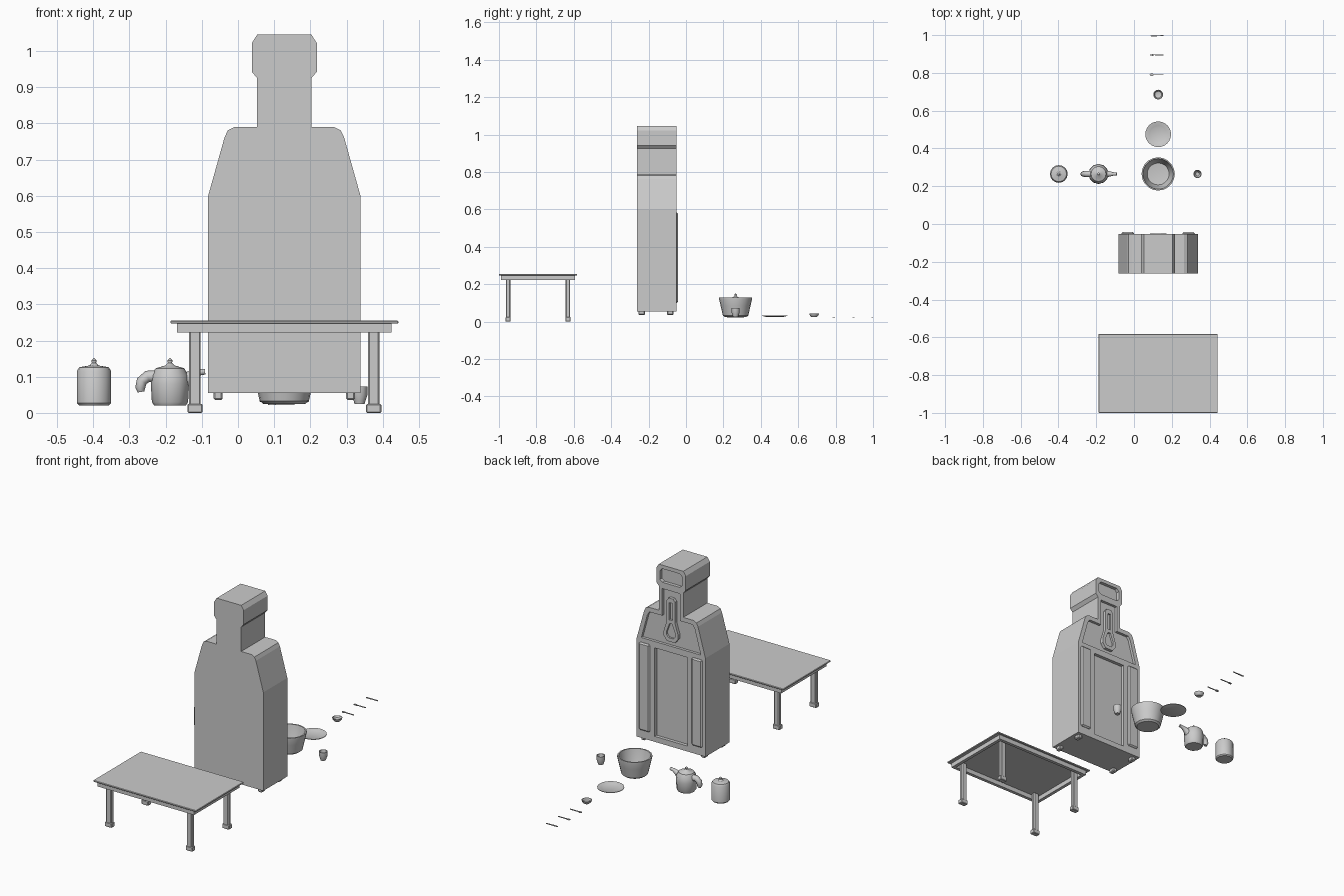
import bpy, bmesh, math
from mathutils import Vector

if "Cube" in bpy.data.objects:
    bpy.data.objects.remove(bpy.data.objects["Cube"])

CX = 0.128  # shared centre line of clock and table


def finish(bm, name, smooth=False):
    bmesh.ops.recalc_face_normals(bm, faces=bm.faces[:])
    me = bpy.data.meshes.new(name)
    bm.to_mesh(me)
    bm.free()
    ob = bpy.data.objects.new(name, me)
    bpy.context.collection.objects.link(ob)
    if smooth:
        bpy.ops.object.select_all(action='DESELECT')
        ob.select_set(True)
        bpy.context.view_layer.objects.active = ob
        bpy.ops.object.shade_smooth_by_angle(angle=math.radians(35))
    return ob


def box(name, x0, x1, y0, y1, z0, z1, bevel=0):
    bm = bmesh.new()
    bmesh.ops.create_cube(bm, size=1)
    for v in bm.verts:
        v.co = ((x0 + x1) / 2 + v.co.x * (x1 - x0), (y0 + y1) / 2 + v.co.y * (y1 - y0),
                (z0 + z1) / 2 + v.co.z * (z1 - z0))
    if bevel:
        bmesh.ops.bevel(bm, geom=bm.edges[:], offset=bevel, segments=1, affect='EDGES')
    return finish(bm, name)


def prism(name, pts, a, b, flat=False):
    """Extrude an outline: xz outline along y, or xy outline along z if flat."""
    bm = bmesh.new()
    vs = [bm.verts.new((x, y, a) if flat else (x, a, y)) for x, y in pts]
    f = bm.faces.new(vs)
    ext = bmesh.ops.extrude_face_region(bm, geom=[f])
    d = Vector((0, 0, b - a)) if flat else Vector((0, b - a, 0))
    bmesh.ops.translate(bm, vec=d, verts=[v for v in ext['geom'] if isinstance(v, bmesh.types.BMVert)])
    return finish(bm, name)


def mirrored(half):
    """Right half outline, bottom to top, mirrored about the clock centre."""
    return [(CX + x, z) for x, z in half] + [(CX - x, z) for x, z in reversed(half)]


def cut(ob, cutter):
    m = ob.modifiers.new("cut", 'BOOLEAN')
    m.operation, m.solver, m.object = 'DIFFERENCE', 'EXACT', cutter
    bpy.context.view_layer.objects.active = ob
    bpy.ops.object.modifier_apply(modifier=m.name)
    bpy.data.objects.remove(cutter, do_unlink=True)


def lathe(name, prof, x, y, segs=16):
    bm = bmesh.new()
    vs = [bm.verts.new((r, 0, z)) for r, z in prof]
    es = [bm.edges.new(p) for p in zip(vs, vs[1:])]
    bmesh.ops.spin(bm, geom=vs + es, cent=(0, 0, 0), axis=(0, 0, 1), angle=2 * math.pi, steps=segs)
    bmesh.ops.remove_doubles(bm, verts=bm.verts[:], dist=1e-5)
    bmesh.ops.translate(bm, vec=(x, y, 0), verts=bm.verts[:])
    return finish(bm, name, True)


def tube(name, pts, y):
    cu = bpy.data.curves.new(name, 'CURVE')
    cu.dimensions, cu.bevel_depth, cu.bevel_resolution, cu.use_fill_caps = '3D', 1, 2, True
    s = cu.splines.new('POLY')
    s.points.add(len(pts) - 1)
    for p, (x, z, r) in zip(s.points, pts):
        p.co, p.radius = (x, y, z, 1), r
    ob = bpy.data.objects.new(name, cu)
    bpy.context.collection.objects.link(ob)
    return ob


# Table
box("table_top", -0.187, 0.443, -1.0, -0.582, 0.247, 0.255, 0.002)
TY = -0.791
for s, side in ((-1, "a"), (1, "b")):
    x, y = CX + s * 0.287, TY + s * 0.189
    box("table_end_rail_" + side, x - 0.009, x + 0.009, TY - 0.198, TY + 0.198, 0.222, 0.247)
    box("table_long_rail_" + side, CX - 0.278, CX + 0.278, y - 0.009, y + 0.009, 0.222, 0.247)
    for t, end in ((-1, "front"), (1, "back")):
        lx, ly = CX + s * 0.247, TY + t * 0.16
        n = end + "_" + side
        box("table_leg_" + n, lx - 0.016, lx + 0.016, ly - 0.012, ly + 0.012, 0.02, 0.247, 0.004)
        box("table_foot_" + n, lx - 0.021, lx + 0.021, ly - 0.014, ly + 0.014, 0, 0.025, 0.003)

# Clock case with recessed door, shoulder panel and dial window
FY = -0.052
case = prism("clock_case", mirrored([
    (0.2105, 0.055), (0.2105, 0.6), (0.165, 0.762), (0.156, 0.781), (0.138, 0.79), (0.075, 0.79),
    (0.075, 0.925), (0.09, 0.943), (0.09, 1.022), (0.075, 1.045)]), -0.262, FY)
recesses = [
    ([(0.1, 0.085), (0.1, 0.575)], 0.018),
    ([(0.182, 0.61), (0.145, 0.745), (0.132, 0.765), (0.055, 0.765), (0.055, 0.915)], 0.015),
    ([(0.052, 0.95), (0.068, 0.962), (0.068, 1.01), (0.055, 1.025)], 0.018)]
for half, depth in recesses:
    cut(case, prism("recess_cutter", mirrored(half), FY - depth, FY + 0.05))

# Keyhole-shaped pendulum frame
pendulum = prism("pendulum", mirrored([
    (0.024, 0.635), (0.044, 0.66), (0.044, 0.685), (0.025, 0.745), (0.025, 0.86), (0.014, 0.875)]),
    FY - 0.017, FY + 0.002)
for half in ([(0.014, 0.655), (0.027, 0.67), (0.027, 0.685), (0.008, 0.735)],
             [(0.01, 0.755), (0.01, 0.85)]):
    cut(pendulum, prism("pendulum_cutter", mirrored(half), FY - 0.009, FY + 0.05))

# Clock pilasters and feet
for s, side in ((-1, "a"), (1, "b")):
    x = CX + s * 0.161
    box("clock_pilaster_" + side, x - 0.033, x + 0.033, FY - 0.012, -0.043, 0.1, 0.585, 0.007)
    fx = CX + s * 0.183
    for fy, end in ((-0.237, "front"), (-0.084, "back")):
        box("clock_foot_" + end + "_" + side, fx - 0.0125, fx + 0.0125, fy - 0.017, fy + 0.017,
            0.036, 0.06, 0.004)

# Canister and teapot
TB = 0.265
knob = [(0.013, 0.131), (0.006, 0.138), (0.007, 0.145), (0, 0.152)]
lathe("canister", [(0, 0.021), (0.042, 0.021), (0.047, 0.027), (0.047, 0.116), (0.041, 0.126)] + knob, -0.398, TB)
lathe("teapot", [(0, 0.021), (0.044, 0.021), (0.05, 0.03), (0.053, 0.08), (0.051, 0.103),
                 (0.04, 0.123)] + knob, -0.188, TB, 12)
tube("teapot_handle", [(-0.22, 0.1, 0.018), (-0.25, 0.101, 0.016), (-0.266, 0.088, 0.015),
                       (-0.27, 0.07, 0.014), (-0.268, 0.058, 0.009)], TB)
tube("teapot_spout", [(-0.155, 0.085, 0.024), (-0.13, 0.103, 0.014), (-0.108, 0.112, 0.009),
                      (-0.091, 0.114, 0.008)], TB)

# Bowl, cup, plate and small dish
lathe("bowl", [(0, 0.025), (0.058, 0.025), (0.068, 0.033), (0.08, 0.085), (0.088, 0.12), (0.088, 0.129),
               (0.081, 0.129), (0.072, 0.085), (0.058, 0.045), (0, 0.038)], CX, TB, 20)
lathe("cup", [(0, 0.025), (0.014, 0.025), (0.016, 0.033), (0.022, 0.05), (0.022, 0.073),
              (0.019, 0.073), (0.018, 0.052), (0.01, 0.04), (0, 0.038)], 0.336, TB, 12)
lathe("plate", [(0, 0.024), (0.042, 0.024), (0.068, 0.031), (0.068, 0.034), (0.045, 0.03),
                (0.04, 0.028), (0, 0.028)], CX, 0.475, 24)
lathe("small_dish", [(0, 0.024), (0.014, 0.024), (0.023, 0.033), (0.026, 0.043), (0.023, 0.043),
                     (0.018, 0.034), (0, 0.029)], CX, 0.685, 16)

# Cutlery
Z0, Z1 = 0.022, 0.026
spoon = [(0.102 + 0.0025, 0.7885)] + [(0.094 + 0.011 * math.cos(a), 0.79 + 0.007 * math.sin(a))
         for a in [math.radians(-40 - i * 35) for i in range(9)]]
prism("spoon", spoon[1:] + [(0.104, 0.7918), (0.156, 0.7925), (0.156, 0.7875), (0.104, 0.7882)], Z0, Z1, True)
prism("fork", [(0.084, 0.9), (0.084, 0.898), (0.094, 0.898), (0.094, 0.896), (0.084, 0.896), (0.084, 0.894),
               (0.094, 0.894), (0.094, 0.892), (0.084, 0.892), (0.084, 0.89), (0.1, 0.89), (0.106, 0.8935),
               (0.156, 0.8925), (0.156, 0.8975), (0.106, 0.8965), (0.1, 0.9)], Z0, Z1, True)
prism("knife", [(0.084, 0.999), (0.09, 0.993), (0.12, 0.993), (0.122, 0.995), (0.156, 0.9945),
                (0.156, 0.9995), (0.122, 0.999), (0.12, 1.0)], Z0, Z1, True)
